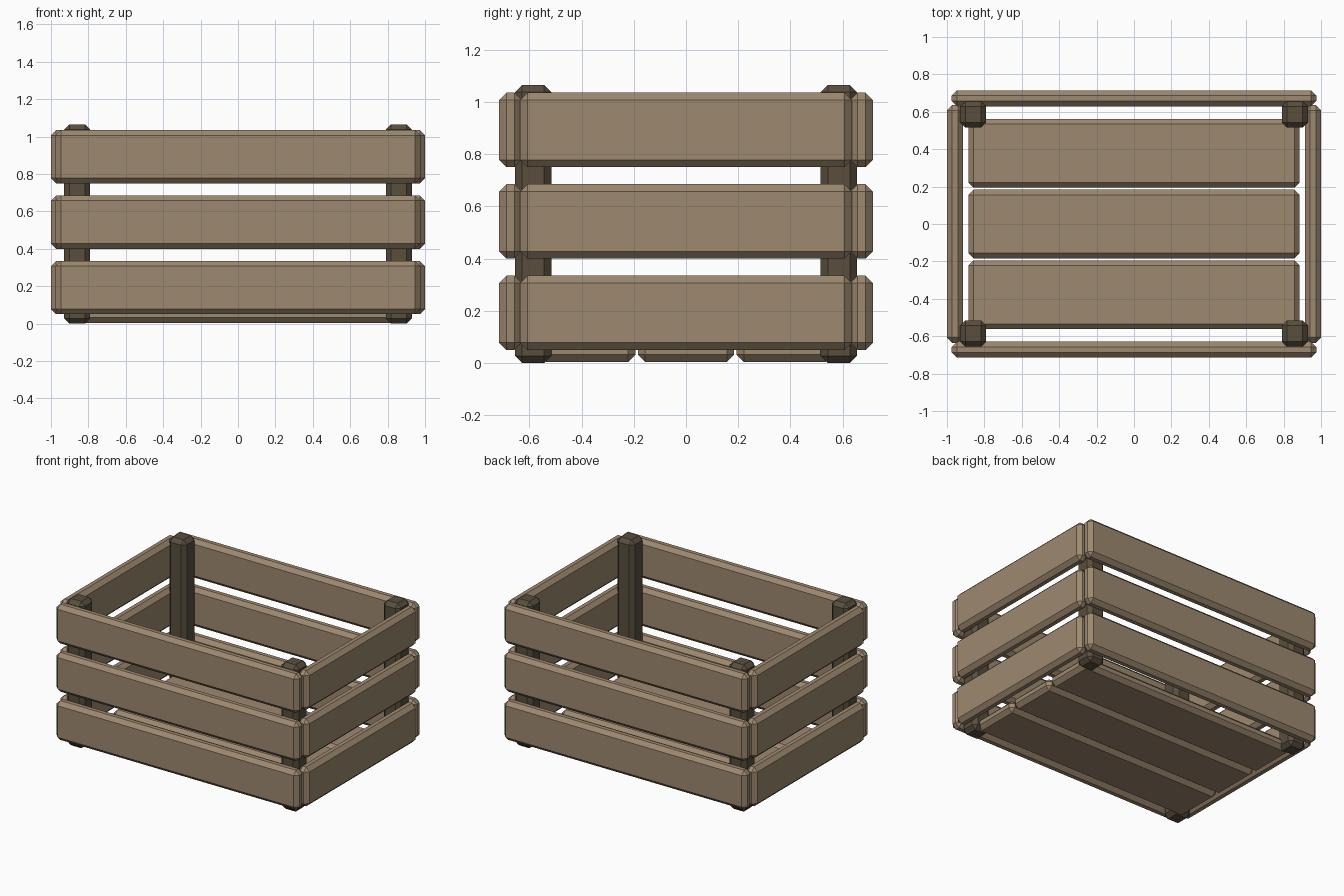
import bpy

cube = bpy.data.objects.get("Cube")
if cube:
    bpy.data.objects.remove(cube, do_unlink=True)


def make_material(name, rgb):
    mat = bpy.data.materials.new(name)
    mat.use_nodes = True
    color = (*rgb, 1.0)
    mat.diffuse_color = color
    mat.node_tree.nodes["Principled BSDF"].inputs["Base Color"].default_value = color
    return mat


light_wood = make_material("light wood", (0.34, 0.25, 0.16))
dark_wood = make_material("dark wood", (0.10, 0.077, 0.048))
CHAMFER = 0.028


def plank(name, low, high, mat):
    """Chamfered timber spanning two opposite corners."""
    center = [(a + b) / 2 for a, b in zip(low, high)]
    bpy.ops.mesh.primitive_cube_add(size=1, location=center)
    obj = bpy.context.object
    obj.name = name
    obj.scale = [b - a for a, b in zip(low, high)]
    bpy.ops.object.transform_apply(location=False, rotation=False, scale=True)
    obj.data.materials.append(mat)
    bevel = obj.modifiers.new("chamfer", "BEVEL")
    bevel.width = CHAMFER
    bevel.segments = 1
    bevel.limit_method = "NONE"
    return obj


def centred(name, x, y, size_x, size_y, z0, z1, mat):
    return plank(name, (x - size_x / 2, y - size_y / 2, z0),
                 (x + size_x / 2, y + size_y / 2, z1), mat)


# Corner posts
for x, x_name in ((-1, "right"), (1, "left")):
    for y, y_name in ((-1, "front"), (1, "back")):
        centred(f"{y_name}_{x_name}_post", 0.86 * x, 0.585 * y,
                0.14, 0.14, 0, 1.065, dark_wood)

# Three tiers of wall boards
for tier, z in (("lower", 0.05), ("middle", 0.40), ("upper", 0.75)):
    for sign, long_name, short_name in ((-1, "front", "right"), (1, "back", "left")):
        centred(f"{tier}_{long_name}_board", 0, 0.672 * sign,
                1.95, 0.086, z, z + 0.285, light_wood)
        centred(f"{tier}_{short_name}_board", 0.957 * sign, 0,
                0.086, 1.27, z, z + 0.285, light_wood)

# Floor slats
for i, slat in enumerate(("front", "middle", "back")):
    centred(f"{slat}_floor_slat", 0, (i - 1) * 0.378,
            1.77, 0.368, 0.004, 0.09, light_wood)
